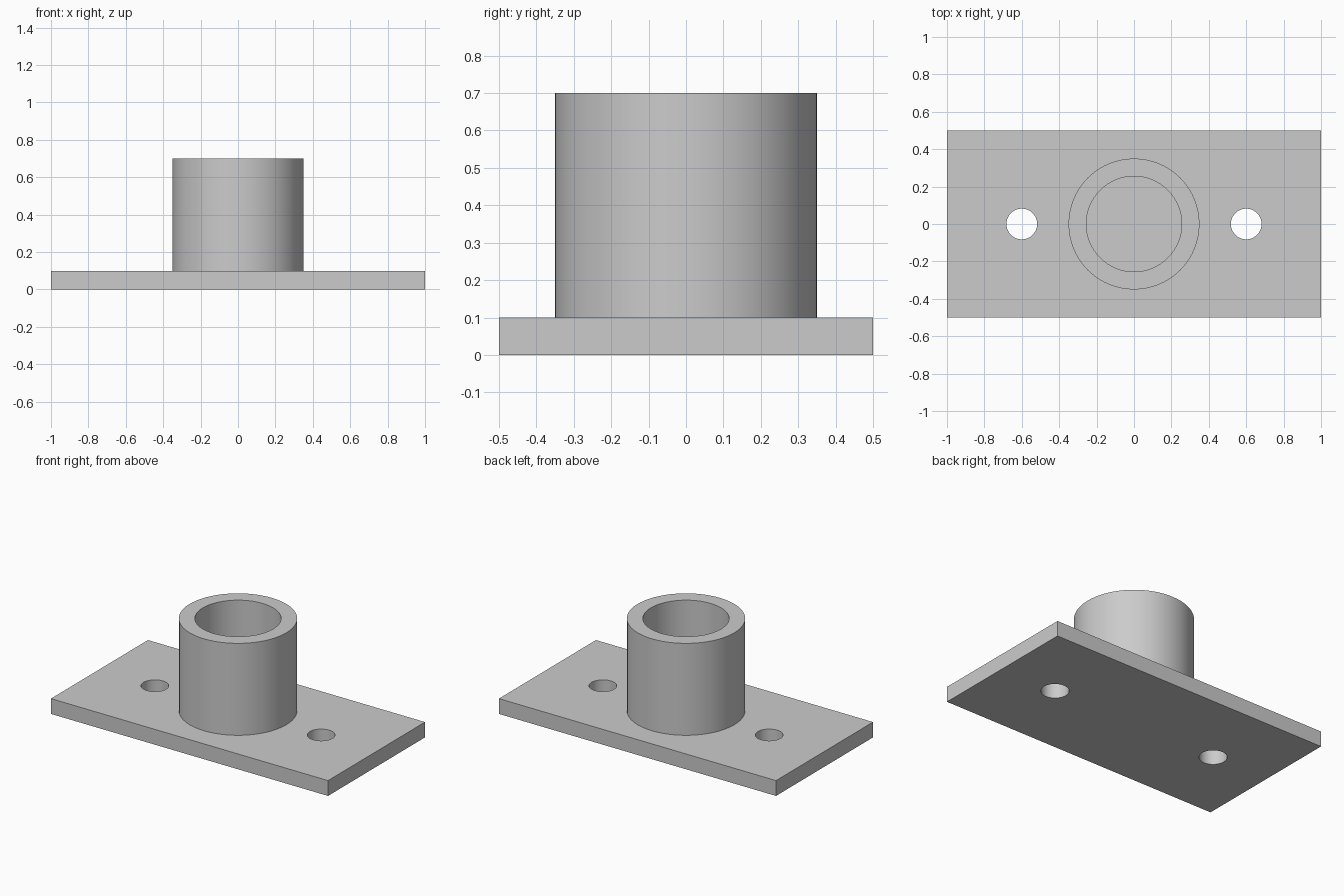
import bpy
import bmesh
import math
from mathutils import Matrix

cube = bpy.data.objects.get("Cube")
if cube:
    bpy.data.objects.remove(cube, do_unlink=True)

PLATE_TOP = 0.1
SLEEVE_TOP = 0.7
SEGMENTS = 64

grey = bpy.data.materials.new("light grey")
grey.use_nodes = True
grey.diffuse_color = (0.6, 0.6, 0.6, 1)
grey.node_tree.nodes["Principled BSDF"].inputs["Base Color"].default_value = (0.6, 0.6, 0.6, 1)


def make_object(name, bm):
    bmesh.ops.recalc_face_normals(bm, faces=bm.faces)
    mesh = bpy.data.meshes.new(name)
    bm.to_mesh(mesh)
    bm.free()
    mesh.materials.append(grey)
    obj = bpy.data.objects.new(name, mesh)
    bpy.context.collection.objects.link(obj)
    return obj


def select_only(obj):
    bpy.ops.object.select_all(action="DESELECT")
    obj.select_set(True)
    bpy.context.view_layer.objects.active = obj


# Base plate
bm = bmesh.new()
bmesh.ops.create_cube(bm, size=1, matrix=Matrix.Translation((0, 0, PLATE_TOP / 2))
                      @ Matrix.Diagonal((2, 1, PLATE_TOP, 1)))
plate = make_object("base_plate", bm)

# Bolt holes, drilled right through the plate
for side in (-1, 1):
    bm = bmesh.new()
    bmesh.ops.create_cone(bm, cap_ends=True, segments=SEGMENTS, radius1=0.082, radius2=0.082,
                          depth=0.4, matrix=Matrix.Translation((side * 0.6, 0, PLATE_TOP / 2)))
    drill = make_object("bolt_hole_cutter", bm)
    drill.hide_render = True
    cut = plate.modifiers.new("bolt_hole", "BOOLEAN")
    cut.operation = "DIFFERENCE"
    cut.solver = "EXACT"
    cut.object = drill
    select_only(plate)
    bpy.ops.object.modifier_apply(modifier=cut.name)
    bpy.data.objects.remove(drill, do_unlink=True)

# Hollow sleeve: wall profile spun about z, with the plate as its floor
outer, inner = 0.35, 0.255
profile = [(outer, PLATE_TOP), (outer, SLEEVE_TOP), (inner, SLEEVE_TOP), (inner, PLATE_TOP)]
bm = bmesh.new()
verts = [bm.verts.new((r, 0, z)) for r, z in profile]
edges = [bm.edges.new(pair) for pair in zip(verts, verts[1:])]
bmesh.ops.spin(bm, geom=verts + edges, axis=(0, 0, 1), cent=(0, 0, 0),
               angle=math.tau, steps=SEGMENTS, use_merge=True)
bmesh.ops.remove_doubles(bm, verts=bm.verts, dist=0.0001)
sleeve = make_object("sleeve", bm)

# Smooth round walls, crisp rims
for obj in (plate, sleeve):
    select_only(obj)
    bpy.ops.object.shade_smooth_by_angle(angle=math.radians(30))
